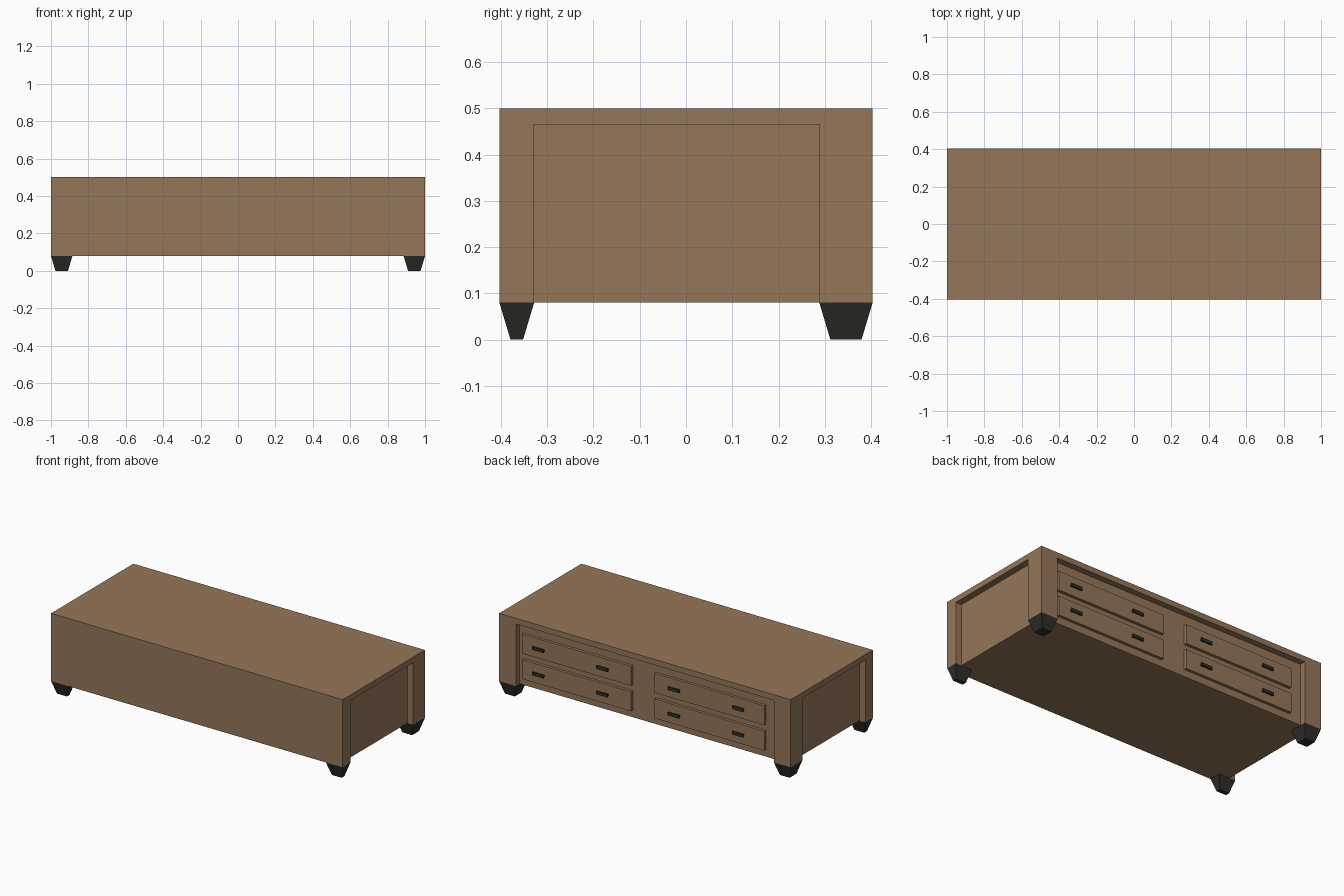
import bpy, bmesh

if "Cube" in bpy.data.objects:
    bpy.data.objects.remove(bpy.data.objects["Cube"])

def material(name, rgb):
    m = bpy.data.materials.new(name)
    m.diffuse_color = (*rgb, 1)
    m.use_nodes = True
    m.node_tree.nodes["Principled BSDF"].inputs["Base Color"].default_value = m.diffuse_color
    return m

WOOD = material("brown wood", (0.30, 0.183, 0.10))
DARK = material("dark metal", (0.026, 0.026, 0.02))

def block(name, lo, hi, mat, taper=0.0):
    """Box between two corners; taper pulls the bottom edges inward."""
    bm = bmesh.new()
    bmesh.ops.create_cube(bm, size=1)
    mid = [(a + b) / 2 for a, b in zip(lo, hi)]
    for v in bm.verts:
        bottom = v.co.z < 0
        for i in range(3):
            half = (hi[i] - lo[i]) / 2
            if bottom and i < 2:
                half -= taper
            v.co[i] = mid[i] + (half if v.co[i] > 0 else -half)
    me = bpy.data.meshes.new(name)
    bm.to_mesh(me)
    bm.free()
    me.materials.append(mat)
    ob = bpy.data.objects.new(name, me)
    bpy.context.collection.objects.link(ob)
    return ob

W, D, Z0, Z1 = 1.0, 0.403, 0.08, 0.5
POST, FRONT_POST, RAIL, INSET = 0.115, 0.075, 0.465, 0.038
BACK = D - INSET            # plane of the recessed back panel

# Cabinet body with recessed ends and back
body = block("cabinet_body", (-W, -D, Z0), (W, D, Z1), WOOD)
cutters = [block("back_cutter", (-W + POST, BACK, -0.1), (W - POST, D + 0.1, RAIL), WOOD)]
for s in (-1, 1):
    xs = sorted((s * (W - 0.04), s * (W + 0.1)))
    cutters.append(block("end_cutter", (xs[0], -D + FRONT_POST, -0.1),
                         (xs[1], D - POST, RAIL), WOOD))
for c in cutters:
    c.hide_render = True
    mod = body.modifiers.new("recess", 'BOOLEAN')
    mod.operation = 'DIFFERENCE'
    mod.solver = 'EXACT'
    mod.object = c
bpy.context.view_layer.update()
mesh = bpy.data.meshes.new_from_object(body.evaluated_get(bpy.context.evaluated_depsgraph_get()))
body.modifiers.clear()
body.data = mesh
for c in cutters:
    bpy.data.objects.remove(c)

# Tapered feet under the posts
for s, side in ((-1, "left"), (1, "right")):
    x0, x1 = sorted((s * W, s * (W - POST)))
    block(f"front_{side}_foot", (x0, -D, 0), (x1, -D + FRONT_POST, Z0), DARK, 0.024)
    block(f"back_{side}_foot", (x0, D - POST, 0), (x1, D, Z0), DARK, 0.024)

# Handle: a bar on two short posts
def handle(x, z, y):
    block("handle_bar", (x - 0.038, y + 0.006, z - 0.010), (x + 0.038, y + 0.014, z + 0.010), DARK)
    for s in (-1, 1):
        block("handle_post", (x + s * 0.028 - 0.008, y - 0.002, z - 0.007),
              (x + s * 0.028 + 0.008, y + 0.007, z + 0.007), DARK)

# Drawer fronts on the back, two columns by two rows
FACE = BACK + 0.018
for x0, x1, pulls in ((0.108, 0.858, (0.74, 0.30)), (-0.805, -0.053, (-0.19, -0.63))):
    for z0, z1, hz in ((0.282, 0.402, 0.341), (0.124, 0.244, 0.183)):
        block("drawer_front", (x0, BACK - 0.005, z0), (x1, FACE, z1), WOOD)
        for px in pulls:
            handle(px, hz, FACE)
